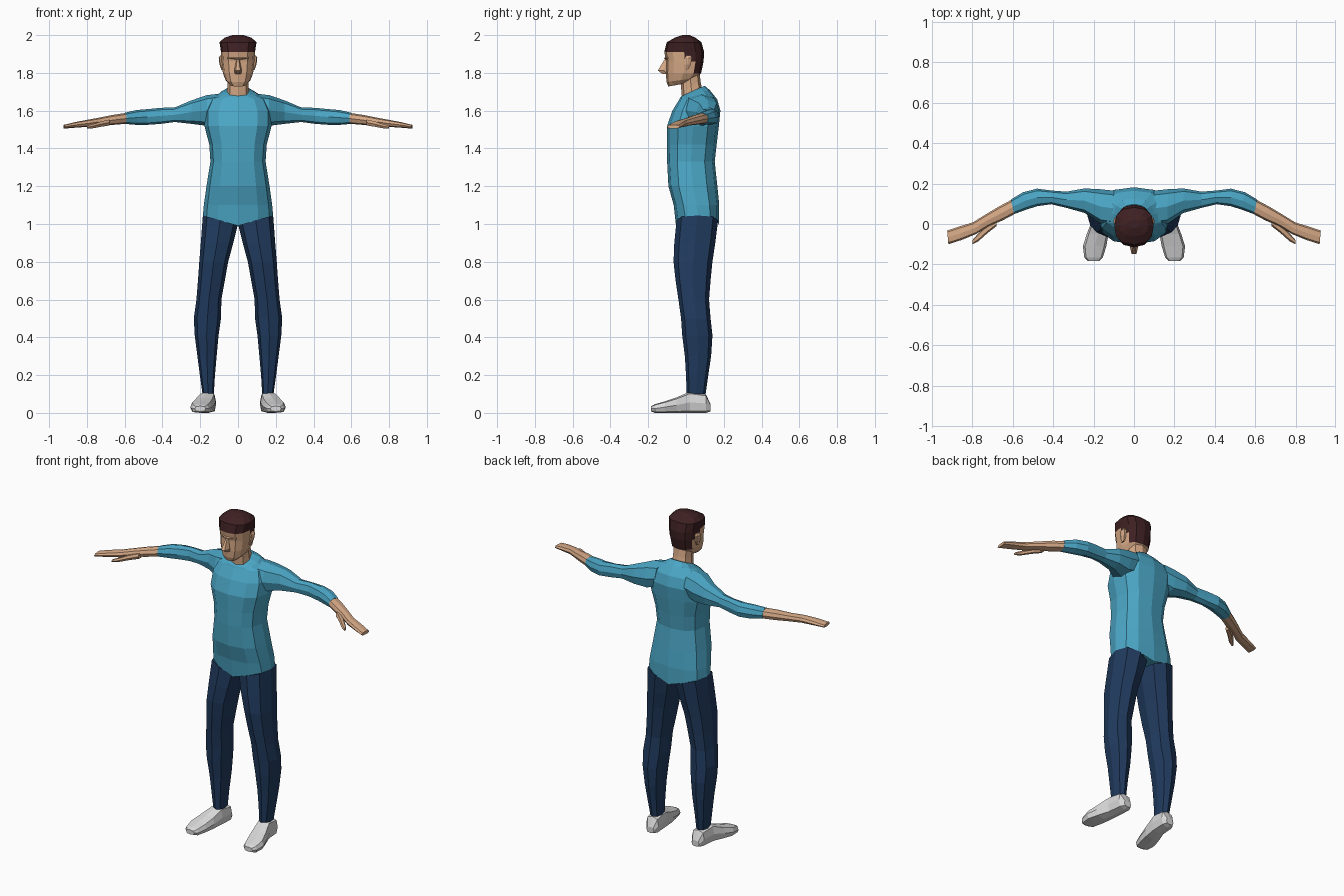
import bpy, bmesh, math
from mathutils import Vector


def material(name, rgb):
    m = bpy.data.materials.new(name)
    m.diffuse_color = (*rgb, 1)
    return m


SHIRT = material("blue shirt", (.07, .38, .56))
JEANS = material("navy trousers", (.0145, .043, .112))
SKIN = material("skin", (.68, .40, .24))
HAIR = material("dark brown hair", (.048, .0145, .016))
SHOE = material("light grey shoe", (.70, .70, .70))


def rz(z, x0, x1, y0, y1, tilt_y=0, tilt_x=0):
    """Cross-section of an upright part."""
    return (Vector(((x0 + x1) / 2, (y0 + y1) / 2, z)),
            Vector(((x1 - x0) / 2, 0, tilt_x)), Vector((0, (y1 - y0) / 2, tilt_y)))


def rx(x, y0, y1, z0, z1, skew=0):
    """Cross-section of a part running sideways."""
    return (Vector((x, (y0 + y1) / 2, (z0 + z1) / 2)),
            Vector((skew, (y1 - y0) / 2, 0)), Vector((0, 0, (z1 - z0) / 2)))


def ry(y, x, w, z0, z1):
    """Cross-section of a part running front to back."""
    return (Vector((x, y, (z0 + z1) / 2)), Vector((w, 0, 0)), Vector((0, 0, (z1 - z0) / 2)))


def loft(name, rings, sides, mats, k=.8, mirror=False, rule=None, edit=None):
    bm = bmesh.new()
    loops = []
    for c, u, v in rings:
        loop = []
        for i in range(sides):
            a = 2 * math.pi * i / sides
            ca, sa = round(math.cos(a), 6), round(math.sin(a), 6)
            p = c + u * math.copysign(abs(ca) ** k, ca) + v * math.copysign(abs(sa) ** k, sa)
            loop.append(bm.verts.new(p))
        loops.append(loop)
    for a, b in zip(loops, loops[1:]):
        for i in range(sides):
            j = (i + 1) % sides
            bm.faces.new((a[i], a[j], b[j], b[i]))
    bm.faces.new(loops[0][::-1])
    bm.faces.new(loops[-1])
    if edit:
        edit(loops)
    bmesh.ops.recalc_face_normals(bm, faces=bm.faces)
    if rule:
        for f in bm.faces:
            f.material_index = rule(f.calc_center_median())
    me = bpy.data.meshes.new(name)
    bm.to_mesh(me)
    bm.free()
    for m in mats:
        me.materials.append(m)
    ob = bpy.data.objects.new(name, me)
    bpy.context.collection.objects.link(ob)
    if mirror:
        ob.modifiers.new("Mirror", 'MIRROR').use_mirror_merge = False
    return ob


# Shirt body, with its hem dipping at the middle
def dip_hem(loops):
    for v in loops[0]:
        v.co.z -= .055 * (1 - abs(v.co.x) / .186)


body = [(1.045, .186, -.053, .176), (1.10, .181, -.065, .176), (1.20, .167, -.093, .166),
        (1.33, .146, -.10, .152), (1.42, .152, -.10, .162), (1.52, .178, -.10, .174),
        (1.60, .178, -.072, .182), (1.66, .15, -.035, .165)]
loft("shirt_body", [rz(z, -w, w, a, b) for z, w, a, b in body]
     + [rz(1.69, -.10, .10, -.03, .125, .02), rz(1.705, -.062, .062, -.022, .098, .027)],
     12, [SHIRT], edit=dip_hem)

# Sleeves
loft("sleeve", [rx(.10, -.01, .165, 1.54, 1.69), rx(.165, .0, .172, 1.52, 1.682),
                rx(.245, .055, .176, 1.53, 1.655), rx(.335, .08, .16, 1.54, 1.617),
                rx(.41, .098, .166, 1.53, 1.615), rx(.48, .088, .175, 1.525, 1.608),
                rx(.54, .072, .157, 1.525, 1.603, .01), rx(.602, .049, .121, 1.53, 1.588, .008)],
     8, [SHIRT], mirror=True)

# Forearms and hands
loft("forearm_and_hand", [rx(.598, .05, .12, 1.53, 1.587, .008), rx(.66, .018, .086, 1.525, 1.578, .01),
                          rx(.73, -.012, .044, 1.521, 1.564, .01), rx(.79, -.05, .008, 1.515, 1.553, .008),
                          rx(.86, -.08, -.012, 1.51, 1.54, .004), rx(.922, -.10, -.032, 1.505, 1.525, .003)],
     8, [SKIN], mirror=True)
loft("thumb", [rx(.68, -.01, .03, 1.52, 1.555), rx(.725, -.045, .0, 1.513, 1.545),
               rx(.77, -.085, -.045, 1.505, 1.53), rx(.80, -.10, -.08, 1.505, 1.52)],
     6, [SKIN], mirror=True)

# Trouser legs
leg = [(.90, .025, .197, -.062, .155), (.80, .052, .205, -.066, .14), (.70, .07, .212, -.055, .13),
       (.60, .088, .22, -.04, .122), (.50, .09, .234, -.026, .13), (.41, .103, .229, -.02, .14),
       (.30, .113, .215, -.006, .133), (.20, .122, .202, .0, .118), (.10, .128, .188, .004, .104)]
loft("trouser_leg", [rz(1.02, .001, .186, -.05, .17, 0, .025)]
     + [rz(*r) for r in leg], 8, [JEANS], mirror=True)

# Shoes
shoe = [(.13, .155, .025, .008, .045), (.105, .157, .042, 0, .10), (.02, .163, .044, 0, .112),
        (-.05, .18, .054, 0, .082), (-.11, .195, .058, 0, .062), (-.165, .20, .046, 0, .046),
        (-.184, .20, .028, .008, .036)]
loft("shoe", [ry(*r) for r in shoe], 8, [SHOE], k=.6, mirror=True)

# Neck
loft("neck", [rz(1.67, -.06, .06, -.02, .09, .02), rz(1.73, -.056, .056, -.025, .078, .02),
              rz(1.80, -.056, .056, -.03, .072)], 8, [SKIN])

# Head, with hair on the crown and the back
head = [(1.738, .042, -.094, .02, .01), (1.762, .066, -.103, .05, .01), (1.798, .08, -.107, .08, 0),
        (1.86, .087, -.106, .093, 0), (1.91, .09, -.115, .096, 0), (1.962, .098, -.102, .082, 0),
        (1.986, .072, -.06, .05, 0), (2.0, .03, -.02, .02, 0)]
loft("head_and_hair", [rz(z, -w, w, a, b, t) for z, w, a, b, t in head], 12, [SKIN, HAIR],
     rule=lambda c: int(c.z > 1.91 or (c.y > .02 and c.z > 1.79)))

# Nose, brow and ears
loft("nose", [rz(1.872, -.008, .008, -.115, -.09), rz(1.812, -.02, .02, -.153, -.08),
              rz(1.794, -.016, .016, -.125, -.08)], 6, [SKIN])
loft("brow", [rx(-.055, -.10, -.075, 1.868, 1.892), rx(0, -.117, -.09, 1.865, 1.888),
              rx(.055, -.10, -.075, 1.868, 1.892)], 4, [SKIN])
loft("ear", [rz(1.815, .075, .088, -.01, .012), rz(1.845, .075, .098, -.012, .028),
             rz(1.88, .075, .102, -.008, .034), rz(1.892, .08, .095, .0, .025)],
     6, [SKIN], mirror=True)
